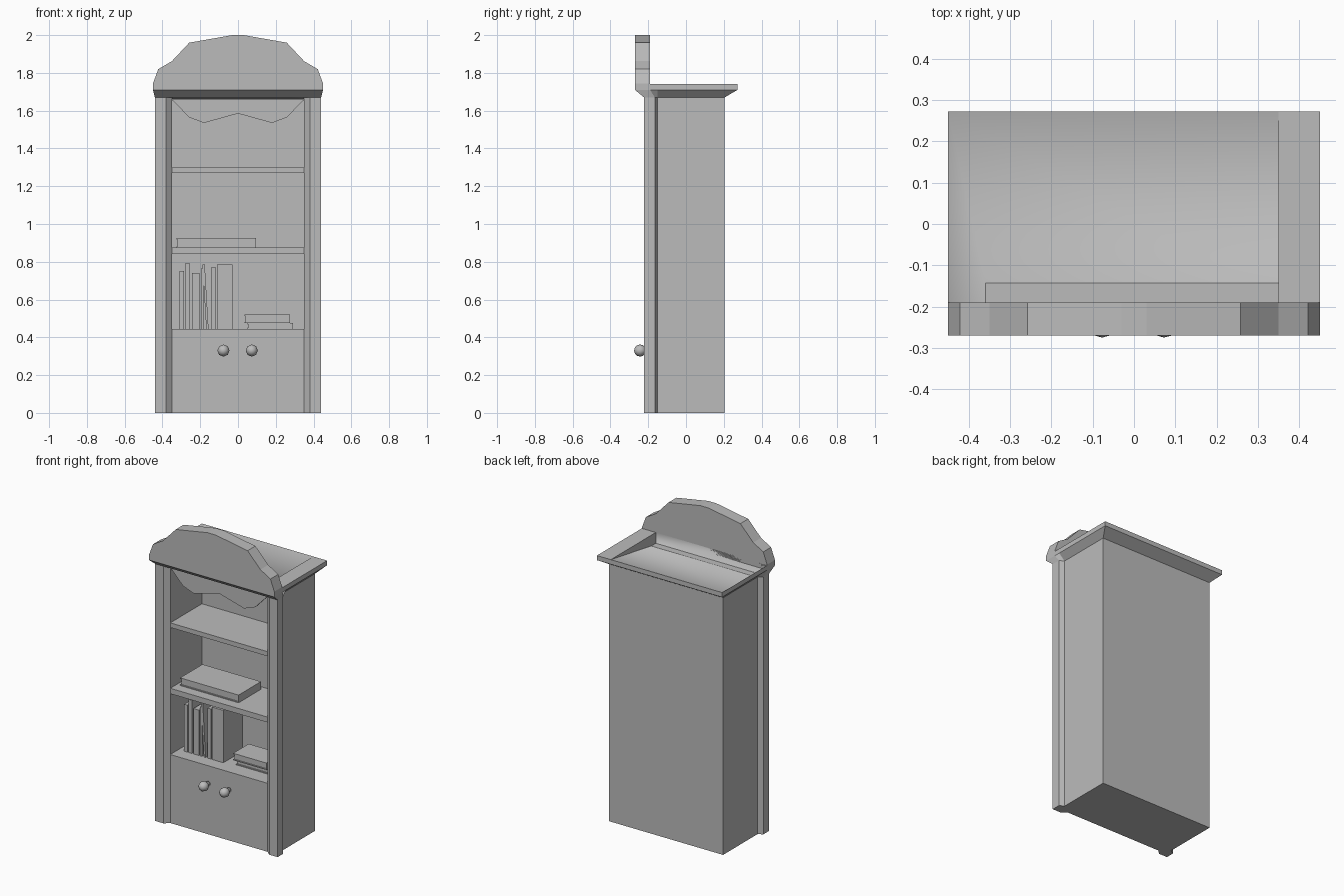
import bpy
import bmesh
from mathutils import Matrix

cube = bpy.data.objects.get("Cube")
if cube:
    bpy.data.objects.remove(cube, do_unlink=True)

grey = bpy.data.materials.new("plain_grey")
grey.use_nodes = True
grey.diffuse_color = (0.5, 0.5, 0.5, 1)
grey.node_tree.nodes["Principled BSDF"].inputs["Base Color"].default_value = (0.5, 0.5, 0.5, 1)


def make(name, verts, faces, fix=True):
    mesh = bpy.data.meshes.new(name)
    mesh.from_pydata(verts, [], faces)
    if fix:
        bm = bmesh.new()
        bm.from_mesh(mesh)
        bmesh.ops.recalc_face_normals(bm, faces=bm.faces)
        bm.to_mesh(mesh)
        bm.free()
    mesh.materials.append(grey)
    obj = bpy.data.objects.new(name, mesh)
    bpy.context.collection.objects.link(obj)
    return obj


def loft(name, rings, caps=True):
    """Skin equal-length rings of points, optionally capping both ends."""
    n = len(rings[0])
    verts = [p for ring in rings for p in ring]
    faces = [(r * n + i, r * n + (i + 1) % n, (r + 1) * n + (i + 1) % n, (r + 1) * n + i)
             for r in range(len(rings) - 1) for i in range(n)]
    faces.append(tuple(range(n)))
    if caps:
        faces.append(tuple(range(len(verts) - n, len(verts))))
    return make(name, verts, faces)


def box(name, x, y, z):
    ring = [(x[0], y[0]), (x[1], y[0]), (x[1], y[1]), (x[0], y[1])]
    return loft(name, [[(a, b, h) for a, b in ring] for h in z])


def upright(name, outline, y):
    """Extrude an x-z outline along y."""
    return loft(name, [[(a, d, b) for a, b in outline] for d in y])


def mirrored(half):
    return half + [(-a, b) for a, b in reversed(half)]


FRONT, BACK, TOP = -0.195, 0.205, 1.67
INNER = 0.35

# Carcass
box("back_panel", (-0.41, 0.41), (0.13, BACK), (0, TOP))
for side, s in (("left", 1), ("right", -1)):
    box(side + "_side_panel", sorted((s * INNER, s * 0.41)), (-0.15, 0.13), (0, TOP))
    # Post with a bevelled front inner edge and rear outer edge
    plan = [(0.35, -0.15), (0.35, FRONT), (0.38, -0.222), (0.44, -0.222),
            (0.44, -0.165), (0.41, -0.15)]
    loft(side + "_post", [[(s * a, b, h) for a, b in plan] for h in (0, TOP)])
box("base_cabinet", (-INNER, INNER), (FRONT, 0.13), (0, 0.445))
for name, z in (("lower_shelf", (0.84, 0.875)), ("upper_shelf", (1.27, 1.30))):
    box(name, (-INNER, INNER), (FRONT, 0.13), z)
box("ceiling", (-INNER, INNER), (FRONT, 0.13), (1.655, 1.66))

# Scalloped valance under the ceiling
scallop = [(0.35, 1.66), (0.26, 1.565), (0.18, 1.535), (0, 1.585)]
upright("valance", scallop + [(-a, b) for a, b in reversed(scallop[:-1])], (FRONT, -0.18))

# Flared cornice, open on top
foot = mirrored([(0.44, -0.222), (0.44, -0.165), (0.41, -0.15), (0.41, BACK)])
rim = mirrored([(0.45, -0.27), (0.45, -0.19), (0.45, -0.15), (0.45, 0.272)])
loft("cornice", [[(a, b, TOP) for a, b in foot]]
     + [[(a, b, h) for a, b in rim] for h in (1.71, 1.74)], caps=False)

# Sunken top: floor, sloped side, front wall, side wall and flat rim
RIM, LOW, WALL, REAR = 1.74, 1.662, -0.19, 0.272
tray_points = [(-0.45, REAR, RIM), (INNER, REAR, RIM), (INNER, WALL, LOW), (-INNER, WALL, LOW),
               (-0.45, WALL, RIM), (INNER, WALL, RIM), (0.45, WALL, RIM), (0.45, REAR, RIM)]
tray = make("sunken_top", tray_points,
            [(0, 3, 2, 1), (0, 4, 3), (4, 5, 2, 3), (1, 2, 5), (1, 5, 6, 7)], fix=False)
for face in list(tray.data.polygons)[:3]:
    face.use_smooth = True

# Arched crest board
crest = mirrored([(0.45, 1.71), (0.45, 1.745), (0.422, 1.82), (0.35, 1.862),
                  (0.258, 1.96), (0.03, 2.0)])
upright("crest_board", crest, (-0.27, WALL))

# Knobs
for side, x in (("left", 0.073), ("right", -0.077)):
    bm = bmesh.new()
    bmesh.ops.create_uvsphere(bm, u_segments=8, v_segments=6, radius=0.032)
    bmesh.ops.create_cone(bm, cap_ends=True, segments=8, radius1=0.015, radius2=0.015,
                          depth=0.05, matrix=Matrix.Translation((0, 0, -0.025)))
    bmesh.ops.transform(bm, verts=bm.verts, matrix=Matrix.Translation((x, -0.243, 0.33))
                        @ Matrix.Rotation(1.5708, 4, "X"))
    for f in bm.faces:
        f.smooth = True
    mesh = bpy.data.meshes.new(side + "_knob")
    bm.to_mesh(mesh)
    bm.free()
    mesh.materials.append(grey)
    bpy.context.collection.objects.link(bpy.data.objects.new(side + "_knob", mesh))


# Books lying flat: two covers, inset pages and a spine on the left
def flat_book(name, x, y, z):
    t = 0.006
    box(name + "_bottom_cover", x, y, (z[0], z[0] + t))
    box(name + "_top_cover", x, y, (z[1] - t, z[1]))
    box(name + "_spine", (x[1] - t, x[1]), y, z)
    box(name + "_pages", (x[0] + t, x[1] - t), (y[0] + t, y[1] - t), (z[0] + t, z[1] - t))


flat_book("large_book", (-0.325, 0.095), (-0.13, 0.1), (0.875, 0.925))
flat_book("stack_lower_book", (0.05, 0.29), (-0.09, 0.07), (0.445, 0.475))
flat_book("stack_upper_book", (0.035, 0.275), (-0.1, 0.06), (0.475, 0.52))

# Standing books: left edge, right edge, top, lean
standing = [(-0.31, -0.285, 0.75, 0), (-0.28, -0.255, 0.79, 0), (-0.243, -0.205, 0.74, 0),
            (-0.195, -0.182, 0.765, 0), (-0.168, -0.156, 0.785, -0.02),
            (-0.143, -0.117, 0.77, 0), (-0.11, -0.028, 0.785, 0)]
for i, (a, b, top, lean) in enumerate(standing):
    loft("standing_book_%d" % (i + 1),
         [[(p + d, q, h) for p, q in ((a, -0.11), (b, -0.11), (b, 0.09), (a, 0.09))]
          for h, d in ((0.445, 0), (top, lean))])
